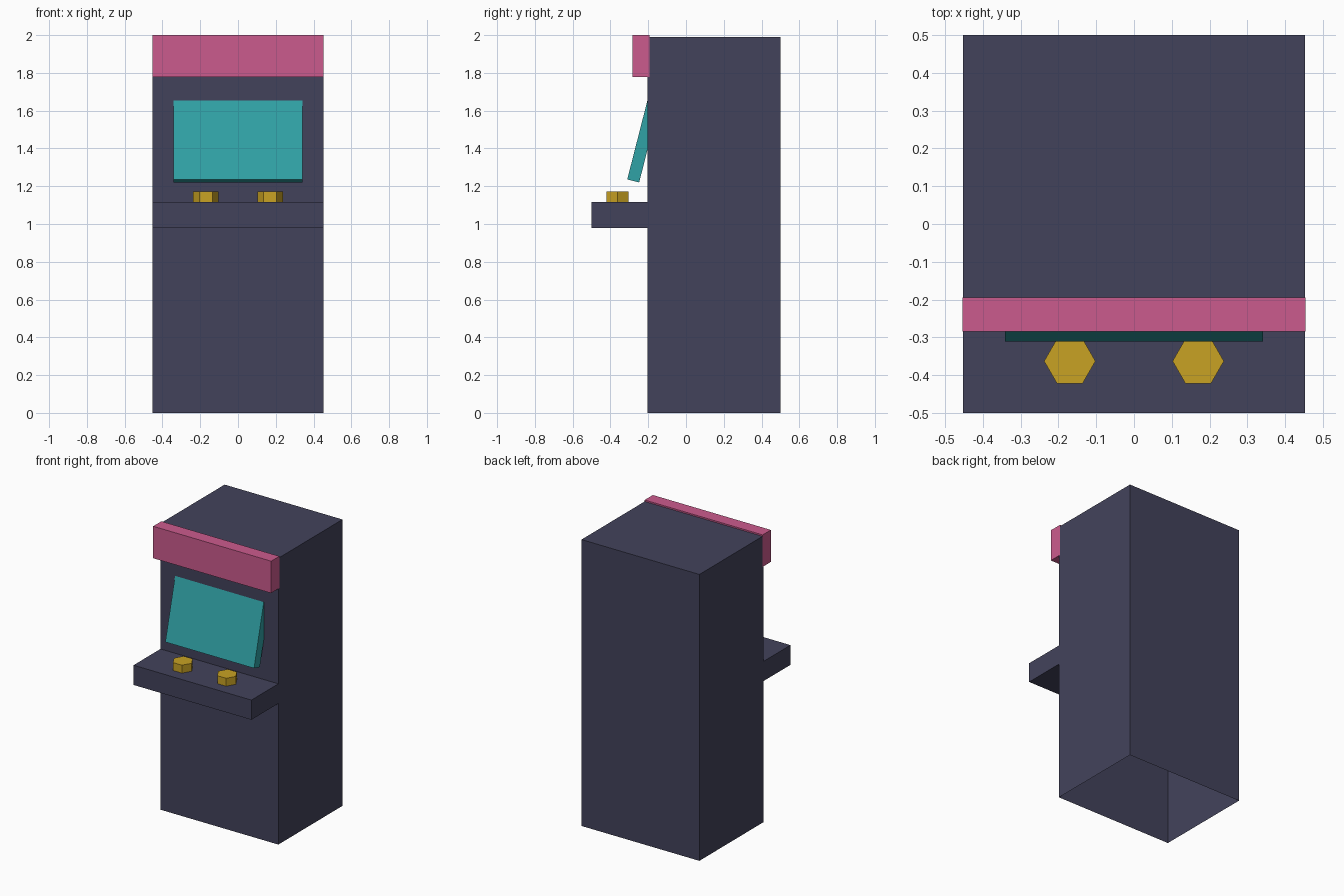
import bpy
import bmesh
import math
from mathutils import Matrix

cube = bpy.data.objects.get("Cube")
if cube:
    bpy.data.objects.remove(cube, do_unlink=True)


def make_material(name, rgb):
    mat = bpy.data.materials.new(name)
    mat.use_nodes = True
    color = (*rgb, 1.0)
    mat.diffuse_color = color
    mat.node_tree.nodes["Principled BSDF"].inputs["Base Color"].default_value = color
    return mat


def add_object(name, bm, mat):
    mesh = bpy.data.meshes.new(name)
    bm.to_mesh(mesh)
    bm.free()
    mesh.materials.append(mat)
    obj = bpy.data.objects.new(name, mesh)
    bpy.context.collection.objects.link(obj)
    return obj


def box(name, half_width, y_range, z_range, mat, open_bottom=False):
    """Box centred on x, spanning the given depth and height."""
    (y0, y1), (z0, z1) = y_range, z_range
    bm = bmesh.new()
    bmesh.ops.create_cube(bm, size=1)
    bmesh.ops.scale(bm, vec=(2 * half_width, y1 - y0, z1 - z0), verts=bm.verts)
    bmesh.ops.translate(bm, vec=(0, (y0 + y1) / 2, (z0 + z1) / 2), verts=bm.verts)
    if open_bottom:
        bm.normal_update()
        floor = [f for f in bm.faces if f.normal.z < -0.9]
        bmesh.ops.delete(bm, geom=floor, context="FACES_ONLY")
    return add_object(name, bm, mat)


navy = make_material("dark navy", (0.055, 0.055, 0.105))
pink = make_material("pink", (0.60, 0.105, 0.27))
teal = make_material("teal", (0.03, 0.36, 0.38))
gold = make_material("gold", (0.58, 0.36, 0.017))

# Cabinet shell, open underneath, with control shelf and header sign
box("cabinet", 0.453, (-0.204, 0.5), (0, 1.99), navy, open_bottom=True)
box("control_shelf", 0.453, (-0.5, -0.2), (0.98, 1.117), navy)
box("header_sign", 0.4535, (-0.284, -0.194), (1.778, 2.0), pink)

# Screen slab, hinged at its lower front edge and leaning back into the cabinet
screen = box("screen", 0.341, (0, 0.065), (0, 0.45), teal)
screen.data.transform(Matrix.Translation((0, -0.311, 1.236)) @ Matrix.Rotation(-0.25, 4, "X"))

# Hexagonal buttons, points facing sideways
for side, x in (("right", -0.17), ("left", 0.17)):
    bm = bmesh.new()
    bmesh.ops.create_cone(bm, cap_ends=True, segments=6, radius1=0.068,
                          radius2=0.068, depth=0.055)
    bmesh.ops.rotate(bm, verts=bm.verts, matrix=Matrix.Rotation(math.radians(30), 3, "Z"))
    bmesh.ops.translate(bm, vec=(x, -0.363, 1.1445), verts=bm.verts)
    add_object(side + "_button", bm, gold)
